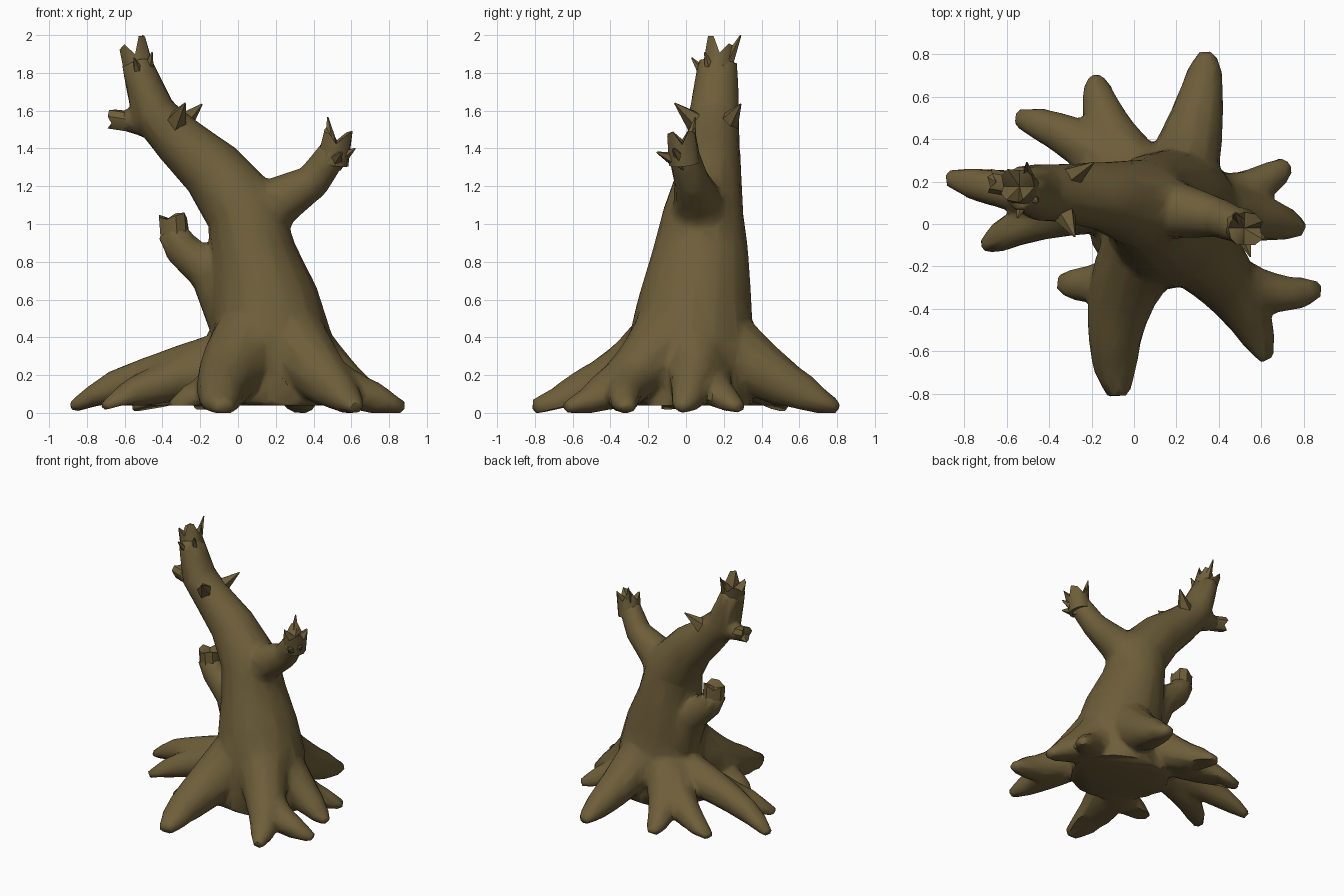
import bpy, bmesh, math, random
from mathutils import Vector

if "Cube" in bpy.data.objects:
    bpy.data.objects.remove(bpy.data.objects["Cube"])
random.seed(4)

bark = bpy.data.materials.new("brown_bark")
bark.diffuse_color = (0.155, 0.112, 0.042, 1)
bark.use_nodes = True
bark.node_tree.nodes["Principled BSDF"].inputs["Base Color"].default_value = bark.diffuse_color
Y, Z = Vector((0, 1, 0)), Vector((0, 0, 1))


def tube(bm, pts, ref, sides=12):
    """Closed tube; pts are (x, y, z, radius) with an optional radius along ref."""
    ps = [Vector(p[:3]) for p in pts]
    rings = []
    for i, p in enumerate(pts):
        t = (ps[min(i + 1, len(ps) - 1)] - ps[max(i - 1, 0)]).normalized()
        u = ref.cross(t).normalized()
        w = t.cross(u)
        rings.append([bm.verts.new(ps[i] + u * p[3] * math.cos(a) + w * p[-1] * math.sin(a))
                      for a in [2 * math.pi * k / sides for k in range(sides)]])
    for a, b in zip(rings, rings[1:]):
        for k in range(sides):
            j = (k + 1) % sides
            bm.faces.new((a[k], a[j], b[j], b[k]))
    bm.faces.new(rings[0][::-1])
    bm.faces.new(rings[-1])


def root(bm, start, bend, tip, height, thick, end=.06, power=1.75):
    """Root bending from the trunk down to the ground and thinning on the way."""
    a, b, c = (Vector(v) for v in (start, bend, tip))
    pts = []
    for i in range(8):
        t = i / 7
        p = a * (1 - t) ** 2 + b * 2 * t * (1 - t) + c * t * t
        r = thick + (end - thick) * t
        flat = min(1, .5 + (1 - t) * 2)
        pts.append((p.x, p.y, .055 * flat + (height - .055) * (1 - t) ** power,
                    r * min(1, .65 + (1 - t) * 2.5), r * flat))
    tube(bm, pts, Z)


def make_object(name, bm, angle):
    bmesh.ops.recalc_face_normals(bm, faces=bm.faces)
    me = bpy.data.meshes.new(name)
    bm.to_mesh(me)
    bm.free()
    ob = bpy.data.objects.new(name, me)
    bpy.context.collection.objects.link(ob)
    me.materials.append(bark)
    if angle:
        bpy.ops.object.select_all(action='DESELECT')
        ob.select_set(True)
        bpy.context.view_layer.objects.active = ob
        bpy.ops.object.shade_smooth_by_angle(angle=math.radians(angle))
    return ob


def bake(ob):
    """Apply the modifiers of an object and return the result as a bmesh."""
    ev = ob.evaluated_get(bpy.context.evaluated_depsgraph_get())
    bm = bmesh.new()
    bm.from_mesh(ev.to_mesh())
    bpy.data.objects.remove(ob)
    return bm


# Trunk and branches
bm = bmesh.new()
tube(bm, [(.15, .02, .03, .38, .33), (.18, .03, .4, .32, .33), (.14, .05, .6, .285, .3),
          (.08, .08, .85, .225, .255), (.03, .095, 1.08, .21, .21), (-.14, .13, 1.29, .17, .165),
          (-.31, .145, 1.44, .14), (-.45, .15, 1.59, .12, .135), (-.54, .17, 1.86, .08, .105)], Y, 16)
tube(bm, [(.06, .09, 1, .19), (.23, .06, 1.13, .13), (.4, .03, 1.23, .095), (.52, -.02, 1.4, .08)], Y)
tube(bm, [(.05, .08, .35, .16), (-.14, .12, .74, .12), (-.3, .13, .87, .095), (-.355, .13, .97, .08)], Y)
tube(bm, [(-.42, .15, 1.53, .09), (-.62, .195, 1.55, .055)], Y)

# Roots, clockwise from the back; forks start on a main root
root(bm, (.18, .12), (.32, .5), (.345, .81), .45, .2, .065)
root(bm, (.05, .2), (-.16, .45), (-.185, .7), .32, .16)
root(bm, (.05, .12), (-.2, .42), (-.56, .505), .34, .17)
root(bm, (.05, .1), (-.5, .12), (-.885, .22), .31, .16, .06, .9)
root(bm, (-.05, .1), (-.45, .07), (-.71, -.11), .26, .15, .06, 1.1)
root(bm, (.1, -.05), (-.15, -.35), (-.075, -.81), .42, .22, .085)
root(bm, (0, -.23), (-.18, -.31), (-.36, -.275), .2, .13)
root(bm, (.22, -.05), (.5, -.28), (.63, -.64), .45, .22)
root(bm, (.38, -.22), (.62, -.38), (.88, -.305), .24, .14)
root(bm, (.25, .05), (.55, .06), (.8, -.025), .45, .19)
root(bm, (.36, .12), (.53, .12), (.73, .285), .24, .13)

body = make_object("body_draft", bm, 0)
fuse = body.modifiers.new("fuse", 'REMESH')
fuse.mode, fuse.voxel_size = 'VOXEL', 0.018
soft = body.modifiers.new("soften", 'SMOOTH')
soft.factor, soft.iterations = 0.5, 6

# Nearly flat underside; only the root tips touch the ground
bm = bake(body)
for v in bm.verts:
    floor = max(0, min(.04, (.78 - math.hypot(v.co.x, v.co.y)) * .25))
    v.co.z = max(v.co.z, floor)
body = make_object("body_draft", bm, 0)
body.modifiers.new("low_poly", 'DECIMATE').ratio = 0.06
make_object("trunk_and_roots", bake(body), 50)


# Broken branch ends: crowns of blunt teeth around a sunken core
def crown(name, base, tip, radius, teeth, depth):
    base, tip = Vector(base), Vector(tip)
    t = (tip - base).normalized()
    length = (tip - base).length
    u = Y.cross(t).normalized()
    w = t.cross(u)
    bm = bmesh.new()
    low, high, n = [], [], teeth * 3
    for k in range(n):
        a = 2 * math.pi * k / n
        d = (u * math.cos(a) + w * math.sin(a)) * radius
        h = length * (random.uniform(.82, 1) if k % 3 else 1 - depth)
        low.append(bm.verts.new(base + d))
        high.append(bm.verts.new(base + t * h + d * (1 if k % 3 else .9)))
    core = bm.verts.new(base + t * length * (1 - depth) * .95)
    for k in range(n):
        j = (k + 1) % n
        bm.faces.new((low[k], low[j], high[j], high[k]))
        bm.faces.new((high[k], high[j], core))
    bm.faces.new(low[::-1])
    make_object(name, bm, 40)


top, right = (-.5, .155, 1.72), (.5, -.005, 1.32)
crown("top_broken_end", top, (-.565, .19, 1.98), .085, 4, .35)
crown("right_broken_end", right, (.535, -.03, 1.51), .085, 4, .4)
crown("left_broken_end", (-.335, .13, .93), (-.345, .13, 1.06), .08, 3, .25)
crown("stub_broken_end", (-.56, .18, 1.54), (-.69, .205, 1.56), .057, 3, .25)


# Single splinters: pointed shards, rooted between a branch core and their tip
def splinter(name, core, tip, r=.055):
    base = Vector(core).lerp(Vector(tip), .1)
    bm = bmesh.new()
    tube(bm, [(*base, r), (*tip, .004)], Y, 5)
    make_object(name, bm, 40)


splinter("front_splinter", (-.36, .12, 1.48), (-.28, -.06, 1.64), .085)
splinter("back_splinter", (-.36, .18, 1.47), (-.19, .29, 1.635), .085)
splinter("right_splinter_long", right, (.475, .05, 1.565))
splinter("right_splinter_low", right, (.62, -.07, 1.4))
splinter("right_splinter_front", right, (.55, -.155, 1.38))
splinter("top_splinter_long", top, (-.505, .29, 2))
splinter("top_splinter_side", top, (-.455, .1, 1.91))
splinter("top_splinter_front", top, (-.55, .03, 1.88))
